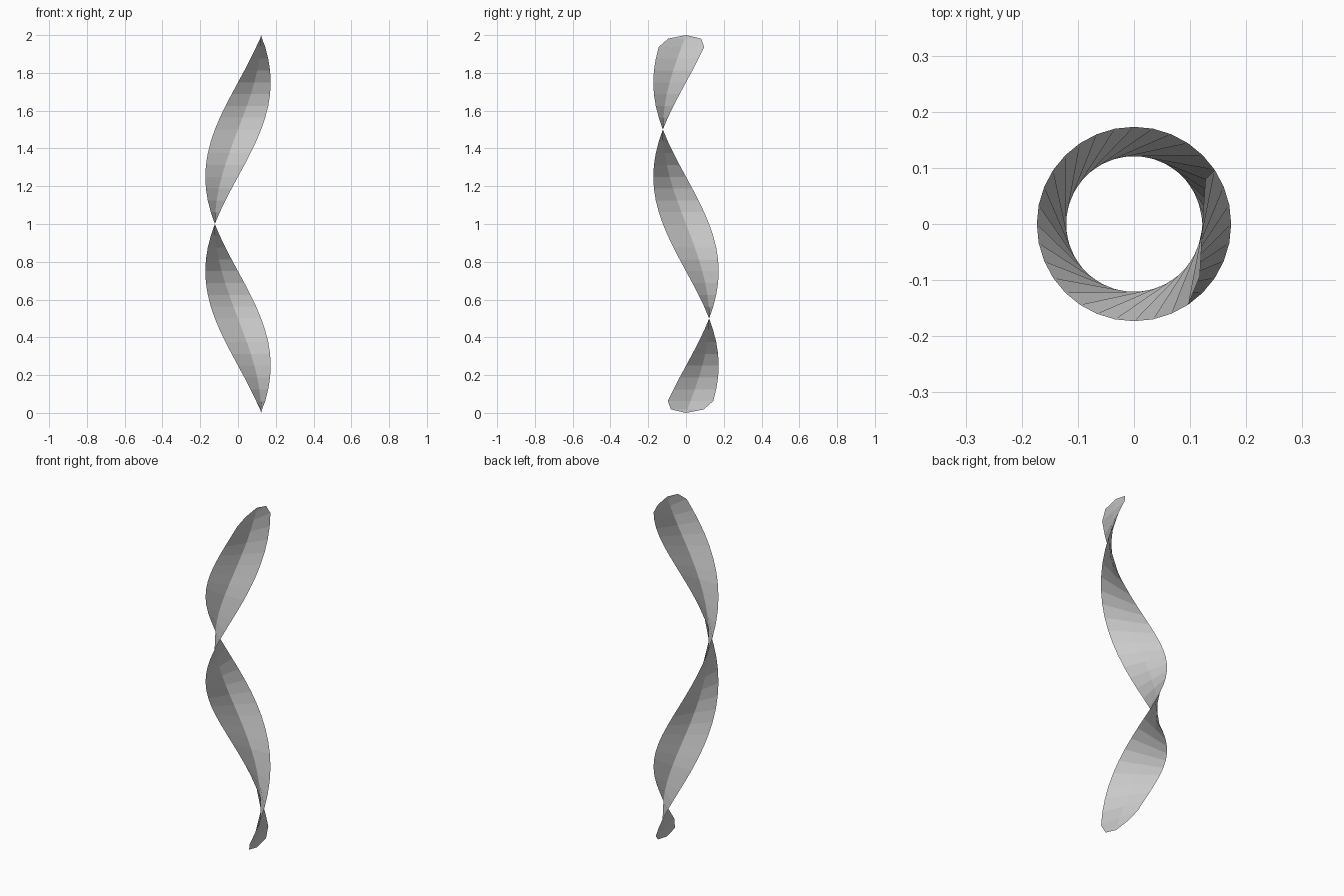
import bpy, bmesh
from math import sin, cos, pi, sqrt
from mathutils import Matrix

if "Cube" in bpy.data.objects:
    bpy.data.objects.remove(bpy.data.objects["Cube"])

HEIGHT = 2.0
HALF_WIDTH = 0.1225   # half the strip width
OFFSET = 0.1225       # distance of the strip from the twist axis
STEPS = 32
CAP = HEIGHT / STEPS  # height of each rounded end

# Rows of the flat strip: (height, half width), with elliptical ends
q = sqrt(0.5)
rows = [(CAP * (1 - q), HALF_WIDTH * q)]
rows += [(i * CAP, HALF_WIDTH) for i in range(1, STEPS)]
rows += [(HEIGHT - CAP * (1 - q), HALF_WIDTH * q)]

bm = bmesh.new()


def twisted(y, z):
    """Vertex on the strip, turned once round the axis over the full height."""
    a = 2 * pi * z / HEIGHT
    return bm.verts.new((OFFSET * cos(a) - y * sin(a), OFFSET * sin(a) + y * cos(a), z))


# Strip body, two faces across
grid = [[twisted(s * w, z) for s in (-1, 0, 1)] for z, w in rows]
for low, high in zip(grid, grid[1:]):
    for c in range(2):
        bm.faces.new((low[c], low[c + 1], high[c + 1], high[c]))

# Rounded end tips
bottom, top = twisted(0, 0), twisted(0, HEIGHT)
for c in range(2):
    bm.faces.new((bottom, grid[0][c + 1], grid[0][c]))
    bm.faces.new((top, grid[-1][c], grid[-1][c + 1]))

mesh = bpy.data.meshes.new("twisted_ribbon")
bm.to_mesh(mesh)
bm.free()
ribbon = bpy.data.objects.new("twisted_ribbon", mesh)
bpy.context.collection.objects.link(ribbon)
